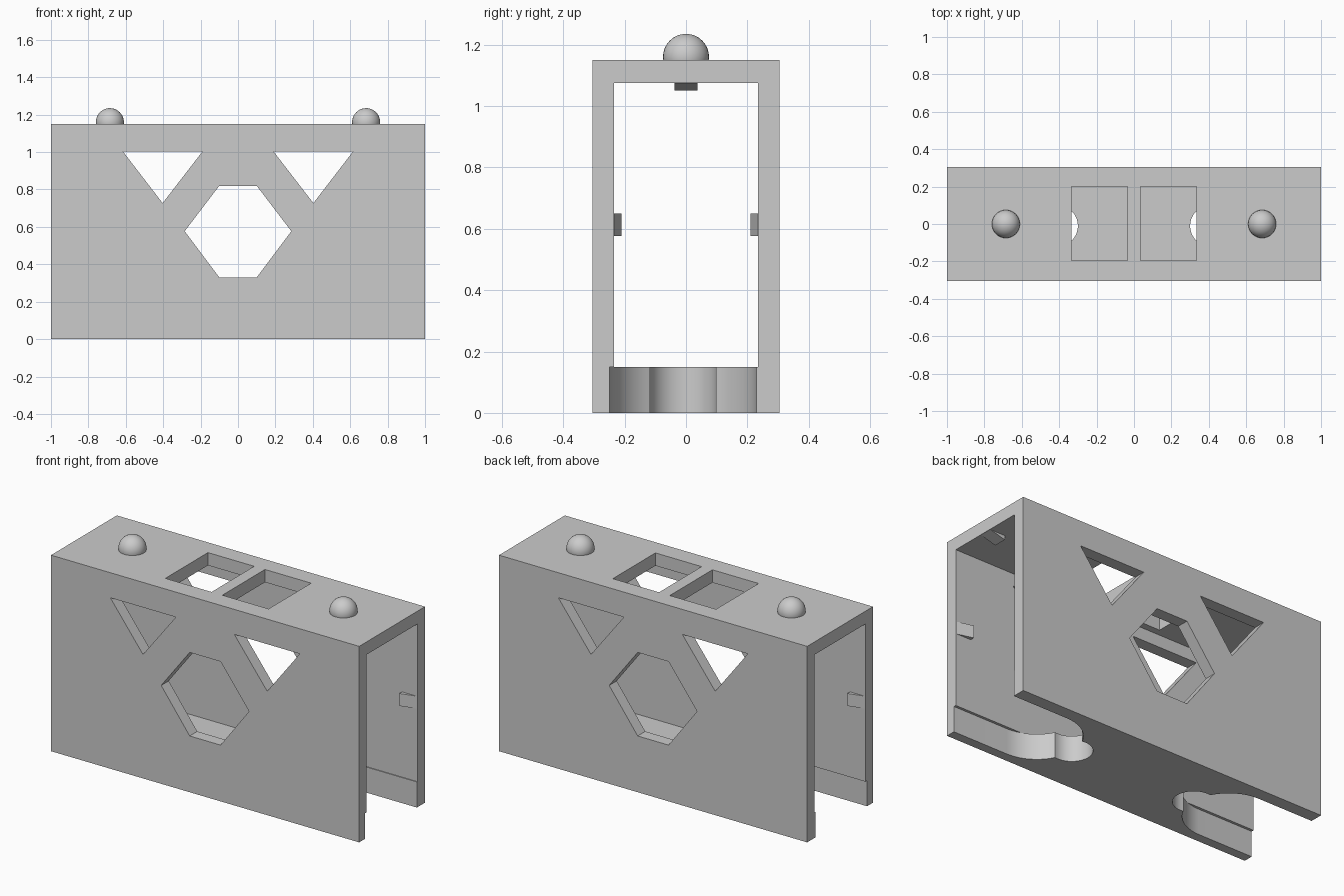
import bpy, bmesh, math

if "Cube" in bpy.data.objects:
    bpy.data.objects.remove(bpy.data.objects["Cube"], do_unlink=True)

grey = bpy.data.materials.new("plain_grey")
grey.use_nodes = True
grey.diffuse_color = (0.6, 0.6, 0.6, 1)
grey.node_tree.nodes["Principled BSDF"].inputs["Base Color"].default_value = (0.6, 0.6, 0.6, 1)


def finish(bm, name):
    bmesh.ops.recalc_face_normals(bm, faces=bm.faces)
    mesh = bpy.data.meshes.new(name)
    bm.to_mesh(mesh)
    bm.free()
    mesh.materials.append(grey)
    obj = bpy.data.objects.new(name, mesh)
    bpy.context.collection.objects.link(obj)
    return obj


def prism(name, outline, axis, low, high):
    """Extrude a 2D outline along the given axis."""
    place = {"x": lambda a, b, c: (c, a, b),
             "y": lambda a, b, c: (a, c, b),
             "z": lambda a, b, c: (a, b, c)}[axis]
    bm = bmesh.new()
    rings = [[bm.verts.new(place(a, b, c)) for a, b in outline] for c in (low, high)]
    for ring in rings:
        bm.faces.new(ring)
    n = len(outline)
    for i in range(n):
        j = (i + 1) % n
        bm.faces.new((rings[0][i], rings[0][j], rings[1][j], rings[1][i]))
    return finish(bm, name)


def rect(x0, x1, y0, y1):
    return [(x0, y0), (x1, y0), (x1, y1), (x0, y1)]


def flip(outline, side):
    return [(side * a, b) for a, b in outline]


def arc(cx, cy, r, start, end, steps):
    angles = [start + (end - start) * i / steps for i in range(steps + 1)]
    return [(cx + r * math.cos(t), cy + r * math.sin(t)) for t in angles]


def select_only(obj):
    bpy.ops.object.select_all(action="DESELECT")
    obj.select_set(True)
    bpy.context.view_layer.objects.active = obj


def cut(target, cutter):
    mod = target.modifiers.new("cut", "BOOLEAN")
    mod.operation = "DIFFERENCE"
    mod.solver = "EXACT"
    mod.object = cutter
    select_only(target)
    bpy.ops.object.modifier_apply(modifier=mod.name)
    bpy.data.objects.remove(cutter, do_unlink=True)


# Keyhole slot outline: straight channel, wide round, small round knob
MID, R, KNOB, CX, KX = -0.01, 0.24, 0.11, 0.645, 0.41
d = CX - KX
along = (R * R - KNOB * KNOB + d * d) / (2 * d)
half = math.sqrt(R * R - along * along)
wide = math.atan2(half, along)
tip = math.atan2(half, d - along)
slot = [(1.2, MID - R)]
slot += arc(CX, MID, R, 1.5 * math.pi, math.pi + wide, 14)
slot += arc(KX, MID, KNOB, 2 * math.pi - tip, tip, 24)[1:-1]
slot += arc(CX, MID, R, math.pi - wide, 0.5 * math.pi, 14)
slot += [(1.2, MID + R)]

# Main housing: hollow tunnel with a thick floor
housing = prism("housing", rect(-0.305, 0.305, 0, 1.15), "x", -1, 1)
cut(housing, prism("tunnel_cutter", rect(-0.235, 0.235, 0.15, 1.075), "x", -1.2, 1.2))

# Hexagon and triangle openings through both walls
hexagon = [(-0.285, 0.577), (-0.1, 0.33), (0.1, 0.33),
           (0.285, 0.577), (0.1, 0.82), (-0.1, 0.82)]
cut(housing, prism("hexagon_cutter", hexagon, "y", -0.5, 0.5))
triangle = [(0.19, 1.003), (0.615, 1.003), (0.403, 0.727)]
for side in (-1, 1):
    cut(housing, prism("triangle_cutter", flip(triangle, side), "y", -0.5, 0.5))
    # Roof windows
    window = flip(rect(0.035, 0.335, -0.195, 0.2), side)
    cut(housing, prism("window_cutter", window, "z", 0.9, 1.3))
    # Floor slots
    cut(housing, prism("slot_cutter", flip(slot, side), "z", -0.2, 0.15))

select_only(housing)
bpy.ops.object.shade_smooth_by_angle(angle=math.radians(25))

for side, label in ((1, "left"), (-1, "right")):
    # Round studs on the roof
    bpy.ops.mesh.primitive_uv_sphere_add(segments=32, ring_count=16, radius=0.075,
                                         location=(side * 0.685, 0, 1.16))
    stud = bpy.context.object
    stud.name = label + "_roof_stud"
    stud.data.materials.append(grey)
    bpy.ops.object.shade_smooth()

    # Ramped catches just inside each open end
    for wall, name in ((1, "back"), (-1, "front")):
        ramp = [(side, wall * 0.237), (side * 0.9, wall * 0.237), (side * 0.9, wall * 0.21)]
        prism(label + "_" + name + "_catch", ramp, "z", 0.577, 0.65)
    ramp = [(side, 1.077), (side * 0.9, 1.077), (side * 0.9, 1.05)]
    prism(label + "_roof_catch", ramp, "y", -0.038, 0.038)
